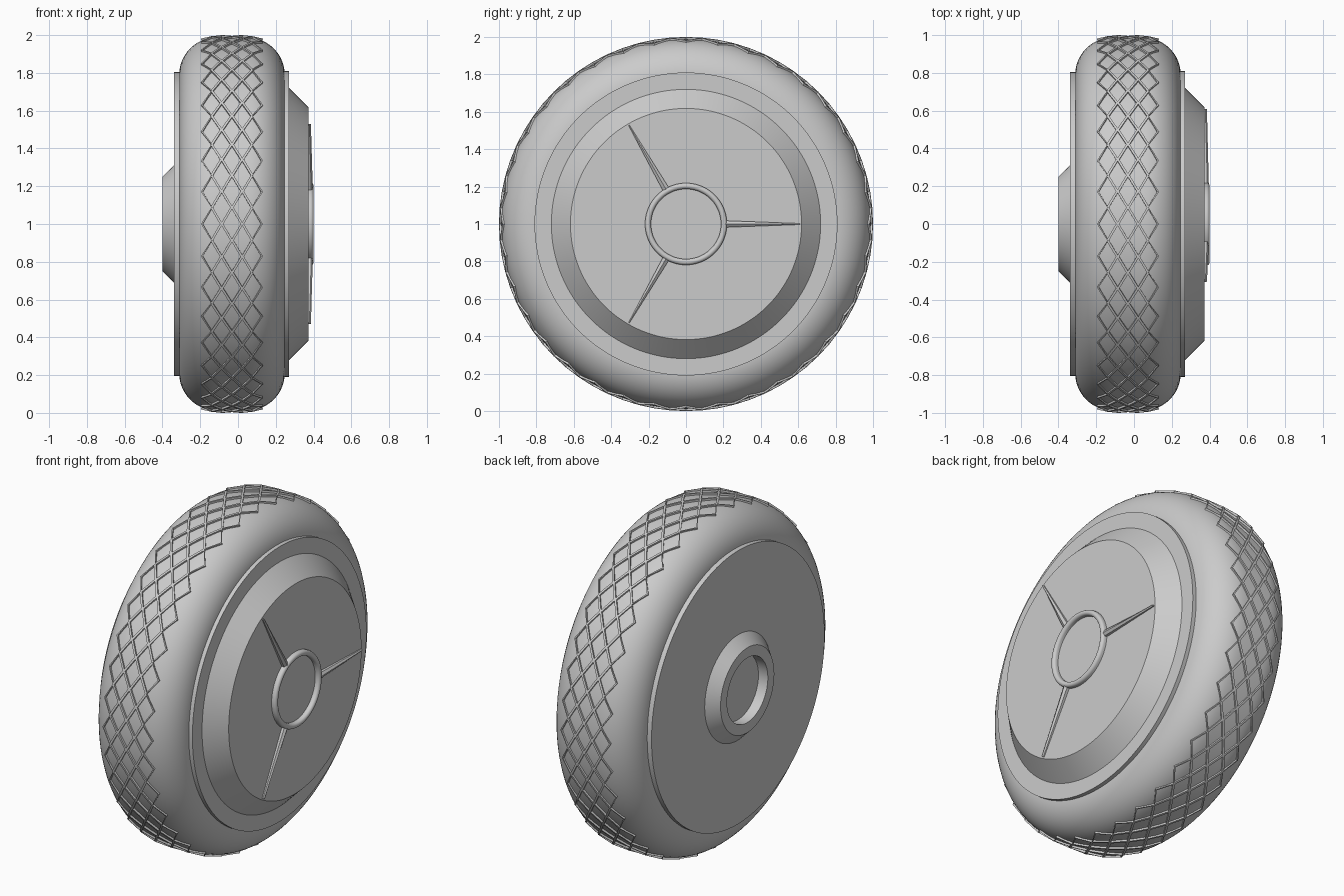
import bpy, bmesh, math
from mathutils import Matrix, Vector

cube = bpy.data.objects.get("Cube")
if cube:
    bpy.data.objects.remove(cube)

SEGMENTS = 128
CENTRE = -0.032       # middle of the tyre along the axle
HALF_WIDTH = 0.28
CROWN = 0.988         # tyre radius under the tread
SHOULDER = 0.2        # rounding of the tyre shoulders
LIFT = 0.012          # height of the tread ribs

grey = bpy.data.materials.new("plain grey")
grey.use_nodes = True
grey.diffuse_color = (0.6, 0.6, 0.6, 1)
grey.node_tree.nodes["Principled BSDF"].inputs["Base Color"].default_value = (0.6, 0.6, 0.6, 1)


def finish(name, bm, smooth=True):
    bmesh.ops.recalc_face_normals(bm, faces=bm.faces)
    mesh = bpy.data.meshes.new(name)
    bm.to_mesh(mesh)
    bm.free()
    mesh.materials.append(grey)
    obj = bpy.data.objects.new(name, mesh)
    obj.location.z = 1
    bpy.context.collection.objects.link(obj)
    if smooth:
        bpy.ops.object.select_all(action='DESELECT')
        obj.select_set(True)
        bpy.context.view_layer.objects.active = obj
        bpy.ops.object.shade_smooth_by_angle(angle=math.radians(30))
    return obj


def lathe(name, profile, closed=False):
    """Turn (x, radius) points around the axle."""
    bm = bmesh.new()
    verts = [bm.verts.new((x, 0, r)) for x, r in profile]
    pairs = list(zip(verts, verts[1:])) + ([(verts[-1], verts[0])] if closed else [])
    edges = [bm.edges.new(p) for p in pairs]
    bmesh.ops.spin(bm, geom=verts + edges, cent=(0, 0, 0), axis=(1, 0, 0),
                   angle=2 * math.pi, steps=SEGMENTS)
    bmesh.ops.remove_doubles(bm, verts=bm.verts, dist=1e-4)
    return finish(name, bm)


def tyre_radius(x):
    over = abs(x - CENTRE) - (HALF_WIDTH - SHOULDER)
    if over <= 0:
        return CROWN
    return CROWN - SHOULDER + math.sqrt(max(SHOULDER ** 2 - over ** 2, 0))


# Tyre with rounded shoulders
half = []
for i in range(13):
    a = math.radians(90 * i / 12)
    half.append((HALF_WIDTH - SHOULDER + SHOULDER * math.sin(a),
                 CROWN - SHOULDER + SHOULDER * math.cos(a)))
half.append((HALF_WIDTH - 0.02, 0.7))
lathe("tyre", [(CENTRE - x, r) for x, r in reversed(half)] +
      [(CENTRE + x, r) for x, r in half])

# Tread: a diamond lattice whose cells are opened up into raised ribs
COLUMNS, ROWS = 6, 36
STEP = 0.328 / COLUMNS
bm = bmesh.new()
grid = {}
for i in range(COLUMNS + 1):
    x = CENTRE + (i - COLUMNS / 2) * STEP
    r = tyre_radius(x) + LIFT
    for k in range(i % 2, 2 * ROWS, 2):
        a = math.pi * k / ROWS
        grid[i, k] = bm.verts.new((x, r * math.cos(a), r * math.sin(a)))
for i in range(1, COLUMNS):
    for k in range((i + 1) % 2, 2 * ROWS, 2):
        bm.faces.new([grid[i - 1, k], grid[i, (k - 1) % (2 * ROWS)],
                      grid[i + 1, k], grid[i, (k + 1) % (2 * ROWS)]])
cells = list(bm.faces)
bmesh.ops.recalc_face_normals(bm, faces=cells)
bmesh.ops.inset_individual(bm, faces=cells, thickness=0.009)
bmesh.ops.delete(bm, geom=cells, context='FACES')
tread = finish("tread", bm, smooth=False)
walls = tread.modifiers.new("rib depth", 'SOLIDIFY')
walls.thickness = 0.03
walls.offset = -1

# Outer hub: flange, sloped step and flat face
lathe("outer_hub", [(0.2, 0.81), (0.27, 0.81), (0.27, 0.72), (0.372, 0.618), (0.372, 0)])

# Inner hub: flange, conical boss and shallow axle socket
lathe("inner_hub", [(-0.28, 0.805), (-0.339, 0.805), (-0.339, 0.31), (-0.4, 0.25),
                    (-0.4, 0.19), (-0.339, 0.19), (-0.339, 0)])

# Raised centre ring with a rounded lip
lip = [(0.384 + 0.016 * math.sin(a), 0.203 + 0.016 * math.cos(a))
       for a in (math.pi * j / 8 for j in range(9))]
lathe("centre_ring", [(0.36, 0.219)] + lip + [(0.36, 0.187)], closed=True)

# Three tapered ridges from the ring towards the rim of the face
for n in range(3):
    bm = bmesh.new()
    sections = []
    for radius, width, top in ((0.21, 0.018, 0.396), (0.61, 0.003, 0.386)):
        sections.append([bm.verts.new((x, radius, z)) for x, z in
                         ((0.36, -width), (top - 0.008, -width), (top, 0),
                          (top - 0.008, width), (0.36, width))])
    for j in range(5):
        m = (j + 1) % 5
        bm.faces.new((sections[0][j], sections[0][m], sections[1][m], sections[1][j]))
    for section in sections:
        bm.faces.new(section)
    bm.transform(Matrix.Rotation(2 * math.pi * n / 3, 4, 'X'))
    finish(f"spoke_{n + 1}", bm, smooth=False)
